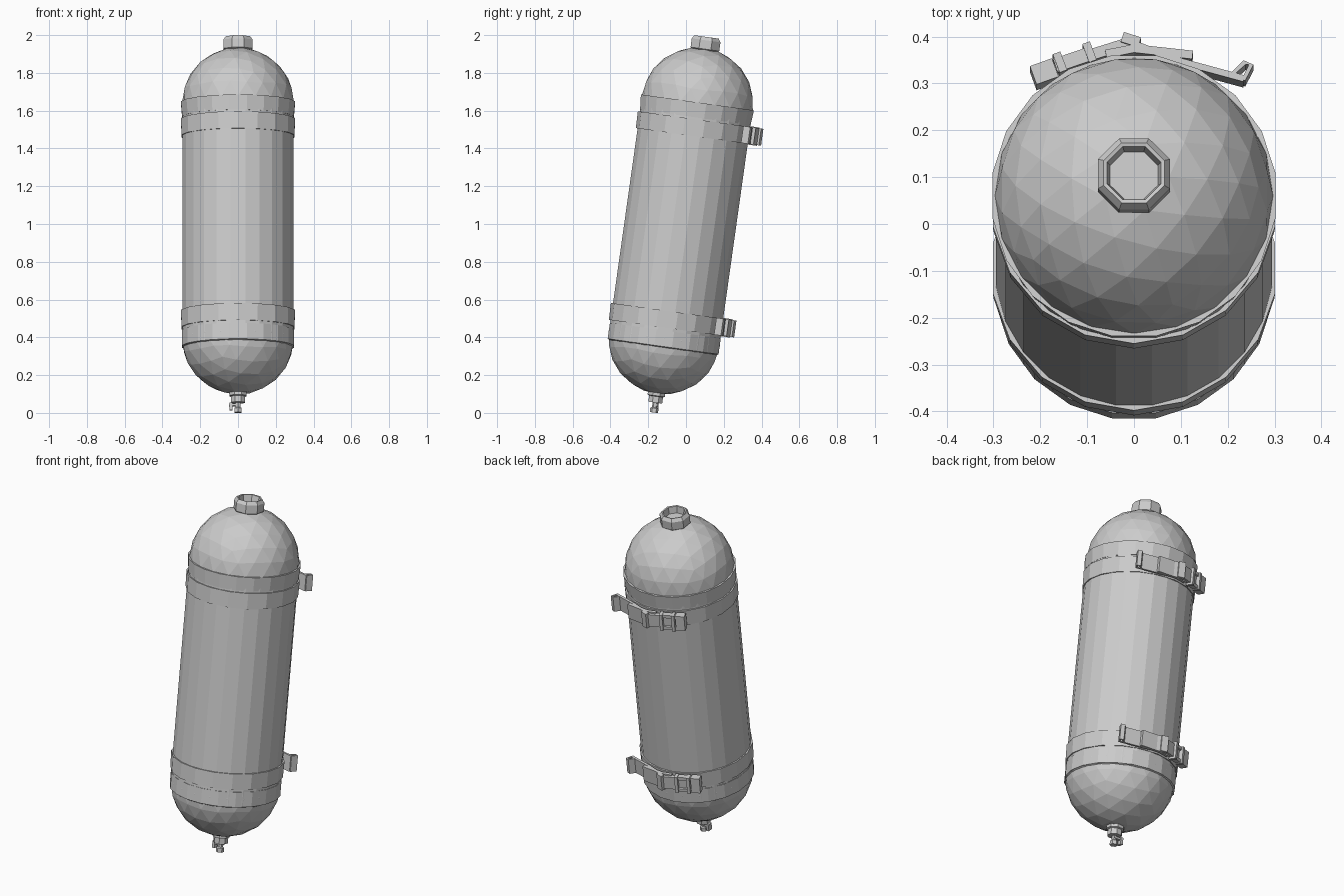
import bpy, bmesh, math
from mathutils import Matrix, Vector

cube = bpy.data.objects.get("Cube")
if cube:
    bpy.data.objects.remove(cube, do_unlink=True)

# The whole tank leans backwards about its middle
LEAN = Matrix.Translation((0, -0.03, 1)) @ Matrix.Rotation(math.radians(-8), 4, 'X')

steel = bpy.data.materials.new("grey_steel")
steel.use_nodes = True
steel.diffuse_color = (0.6, 0.6, 0.6, 1)
steel.node_tree.nodes["Principled BSDF"].inputs["Base Color"].default_value = (0.6, 0.6, 0.6, 1)


def finish(name, bm):
    bmesh.ops.recalc_face_normals(bm, faces=bm.faces)
    mesh = bpy.data.meshes.new(name)
    bm.to_mesh(mesh)
    bm.free()
    mesh.materials.append(steel)
    obj = bpy.data.objects.new(name, mesh)
    obj.matrix_world = LEAN
    bpy.context.collection.objects.link(obj)
    return obj


def lathe(name, profile, sides, closed=False):
    """Revolve (radius, height) points round the tank axis."""
    bm = bmesh.new()
    rings = []
    for r, h in profile:
        rings.append([bm.verts.new((r * math.cos(a), r * math.sin(a), h))
                      for a in (math.tau * (i + 0.5) / sides for i in range(sides))])
    pairs = list(zip(rings, rings[1:]))
    if closed:
        pairs.append((rings[-1], rings[0]))
    for low, high in pairs:
        for i in range(sides):
            j = (i + 1) % sides
            bm.faces.new((low[i], low[j], high[j], high[i]))
    if not closed:
        bm.faces.new(rings[0])
        bm.faces.new(rings[-1])
    return finish(name, bm)


def dome(name, height, direction):
    """Faceted half ball, open at the side that meets the body."""
    bm = bmesh.new()
    bmesh.ops.create_icosphere(bm, subdivisions=3, radius=0.297)
    geom = bm.verts[:] + bm.edges[:] + bm.faces[:]
    bmesh.ops.bisect_plane(bm, geom=geom, plane_co=(0, 0, -0.06 * direction),
                           plane_no=(0, 0, direction), clear_inner=True)
    bmesh.ops.translate(bm, verts=bm.verts, vec=(0, 0, height))
    return finish(name, bm)


def ribbon(name, path, thick, low, high, closed=False):
    """Bent plate: a path seen from above, given thickness and height."""
    pts = [Vector(p) for p in path]
    n = len(pts)
    bm = bmesh.new()
    sections = []
    for i, p in enumerate(pts):
        before = pts[i - 1] if closed or i else p
        after = pts[(i + 1) % n] if closed or i < n - 1 else p
        d = (after - before).normalized()
        off = Vector((-d.y, d.x)) * thick / 2
        sections.append([bm.verts.new((q.x, q.y, h)) for q, h in
                         ((p - off, low), (p + off, low), (p + off, high), (p - off, high))])
    pairs = list(zip(sections, sections[1:]))
    if closed:
        pairs.append((sections[-1], sections[0]))
    else:
        bm.faces.new(sections[0])
        bm.faces.new(sections[-1])
    for a, b in pairs:
        for i in range(4):
            j = (i + 1) % 4
            bm.faces.new((a[i], a[j], b[j], b[i]))
    return finish(name, bm)


# Tank body and rounded ends
lathe("tank_body", [(0.29, -0.66), (0.297, -0.655), (0.297, 0.64), (0.29, 0.645)], 24)
lathe("upper_collar", [(0.29, 0.57), (0.299, 0.57), (0.306, 0.65), (0.29, 0.65)], 20, True)
lathe("lower_collar", [(0.285, -0.66), (0.3, -0.655), (0.3, -0.57), (0.29, -0.57)], 20, True)
dome("upper_dome", 0.645, 1)
dome("lower_dome", -0.612, -1)

# Hollow cap on top
lathe("top_cap", [(0.07, 0.925), (0.083, 0.935), (0.083, 0.982), (0.07, 1.0),
                  (0.062, 0.998), (0.055, 0.96), (0.01, 0.96)], 8)

# Valve underneath
lathe("valve_collar", [(0.05, -0.88), (0.05, -0.918), (0.04, -0.922), (0.04, -0.955)], 8)
lathe("valve_stem", [(0.014, -0.95), (0.014, -0.98), (0.022, -0.985), (0.022, -1.008)], 6)
ribbon("valve_arm", [(-0.048, 0.005), (0.012, 0.005)], 0.024, -0.972, -0.96)
ribbon("valve_lever", [(-0.046, 0.005), (-0.03, 0.005)], 0.03, -0.995, -0.955)

# Straps with buckles at the back
for level, h in (("upper", 0.515), ("lower", -0.51)):
    lo, hi = h - 0.045, h + 0.045
    lathe(level + "_strap", [(0.288, lo), (0.304, lo), (0.306, hi), (0.288, hi)], 18, True)
    ribbon(level + "_buckle_plate", [(-0.215, 0.272), (-0.168, 0.289)], 0.042, lo, hi)
    for side, a, b in (("bottom", lo, lo + 0.018), ("top", hi - 0.018, hi)):
        ribbon(f"{level}_buckle_{side}_rail", [(-0.168, 0.293), (-0.09, 0.32)], 0.03, a, b)
    for side, x, y in (("outer", -0.158, 0.3), ("inner", -0.095, 0.322)):
        ribbon(f"{level}_buckle_{side}_bar", [(x - 0.008, y - 0.003), (x + 0.008, y + 0.003)],
               0.042, lo - 0.004, hi + 0.004)
    ribbon(level + "_buckle_pad", [(-0.15, 0.295), (-0.1, 0.313)], 0.012, lo + 0.01, hi - 0.01)
    ribbon(level + "_buckle_tongue", [(-0.09, 0.318), (-0.005, 0.345)], 0.024, lo + 0.008, hi - 0.008)
    ribbon(level + "_catch", [(-0.025, 0.355), (0.012, 0.343)], 0.022, lo, hi)
    ribbon(level + "_strap_overlap", [(-0.06, 0.318), (0.0, 0.33), (0.125, 0.316)], 0.018, lo, hi)
    ribbon(level + "_loose_end", [(0.0, 0.34), (0.1, 0.302), (0.235, 0.265)], 0.014, lo, hi)
    ribbon(level + "_end_loop", [(0.207, 0.272), (0.235, 0.265), (0.25, 0.295), (0.236, 0.3)],
           0.01, lo, hi, True)
